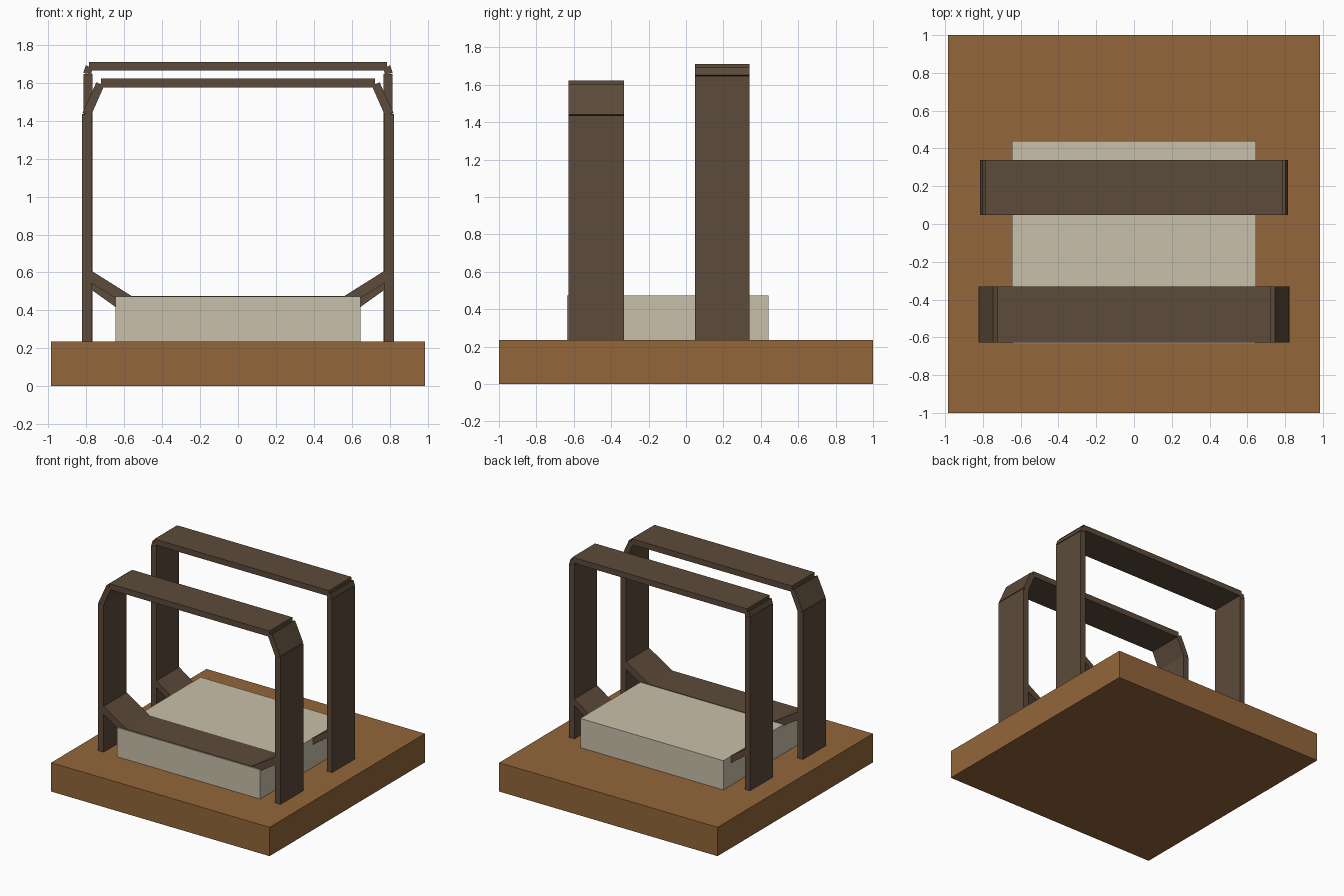
import bpy, bmesh

if "Cube" in bpy.data.objects:
    bpy.data.objects.remove(bpy.data.objects["Cube"], do_unlink=True)


def material(name, rgb):
    m = bpy.data.materials.new(name)
    m.use_nodes = True
    m.diffuse_color = (*rgb, 1)
    m.node_tree.nodes["Principled BSDF"].inputs["Base Color"].default_value = (*rgb, 1)
    return m


wood = material("warm_wood", (0.292, 0.133, 0.042))
cream = material("cream", (0.584, 0.527, 0.402))
dark = material("dark_wood", (0.107, 0.069, 0.042))


def prism(name, profile, y0, y1, mat):
    """Extrude an x-z outline from y0 to y1."""
    bm = bmesh.new()
    face = bm.faces.new([bm.verts.new((x, y0, z)) for x, z in profile])
    out = bmesh.ops.extrude_face_region(bm, geom=[face])
    moved = [v for v in out["geom"] if isinstance(v, bmesh.types.BMVert)]
    bmesh.ops.translate(bm, vec=(0, y1 - y0, 0), verts=moved)
    bmesh.ops.recalc_face_normals(bm, faces=bm.faces)
    mesh = bpy.data.meshes.new(name)
    bm.to_mesh(mesh)
    bm.free()
    mesh.materials.append(mat)
    obj = bpy.data.objects.new(name, mesh)
    bpy.context.collection.objects.link(obj)


def bar(name, half, z0, z1, y0, y1, mat):
    prism(name, [(-half, z0), (half, z0), (half, z1), (-half, z1)], y0, y1, mat)


def pair(name, profile, y0, y1):
    for side, s in (("left", 1), ("right", -1)):
        prism(f"{side}_{name}", [(s * x, z) for x, z in profile], y0, y1, dark)


# Base slab and cushion block
bar("base", 0.985, 0, 0.235, -1, 1, wood)
bar("cushion", 0.645, 0.235, 0.473, -0.635, 0.44, cream)

# Front hoop: legs, slanted corners, top bar, lower braces and cross strap
fy = (-0.627, -0.332)
pair("front_leg", [(0.772, 0.235), (0.822, 0.235), (0.822, 1.435), (0.772, 1.435)], *fy)
pair("front_corner", [(0.775, 1.428), (0.82, 1.442), (0.747, 1.603), (0.706, 1.585)], *fy)
bar("front_top_bar", 0.722, 1.575, 1.622, *fy, dark)
pair("front_brace", [(0.775, 0.61), (0.56, 0.475), (0.56, 0.41), (0.775, 0.545)], *fy)
bar("front_strap", 0.57, 0.47, 0.477, *fy, dark)

# Rear hoop: taller legs, small corners, top bar and braces into the cushion
ry = (0.047, 0.34)
pair("rear_leg", [(0.768, 0.235), (0.816, 0.235), (0.816, 1.647), (0.768, 1.647)], *ry)
pair("rear_corner", [(0.774, 1.645), (0.816, 1.652), (0.803, 1.692), (0.768, 1.68)], *ry)
bar("rear_top_bar", 0.787, 1.665, 1.711, *ry, dark)
pair("rear_brace", [(0.775, 0.565), (0.6, 0.445), (0.6, 0.385), (0.775, 0.51)], *ry)
